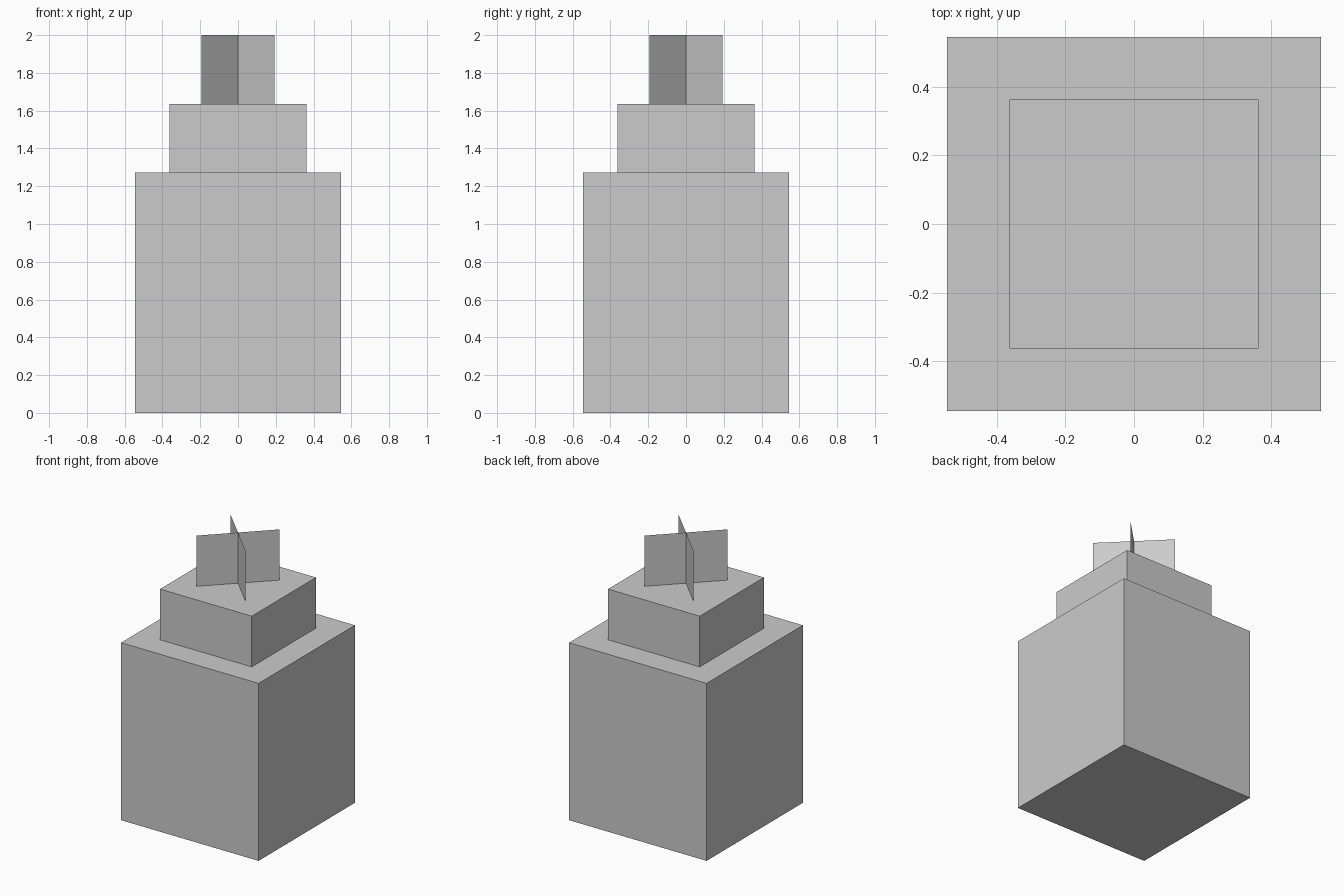
import bpy
from math import radians

if "Cube" in bpy.data.objects:
    bpy.data.objects.remove(bpy.data.objects["Cube"])

PX = 2 / 11  # the model is 11 grid units tall


def box(name, width, z0, z1):
    """Square closed block, sizes in grid units."""
    bpy.ops.mesh.primitive_cube_add(size=1, location=(0, 0, (z0 + z1) / 2 * PX))
    ob = bpy.context.object
    ob.name = name
    ob.scale = (width * PX, width * PX, (z1 - z0) * PX)
    bpy.ops.object.transform_apply(location=False, rotation=False, scale=True)
    return ob


def upright_sheet(name, width, z0, z1, angle):
    """Thin vertical sheet turned about the z axis."""
    w = width * PX / 2
    mesh = bpy.data.meshes.new(name)
    mesh.from_pydata([(-w, 0, z0 * PX), (w, 0, z0 * PX), (w, 0, z1 * PX), (-w, 0, z1 * PX)],
                     [], [(0, 1, 2, 3)])
    ob = bpy.data.objects.new(name, mesh)
    ob.rotation_euler.z = radians(angle)
    bpy.context.collection.objects.link(ob)
    return ob


# Main body and the smaller cap on top of it
box("lantern_body", 6, 0, 7)
box("lantern_cap", 4, 7, 9)

# Crossed sheets forming the hanging loop
for name, angle in (("hanger_sheet_a", 45), ("hanger_sheet_b", -45)):
    upright_sheet(name, 3, 9, 11, angle)
